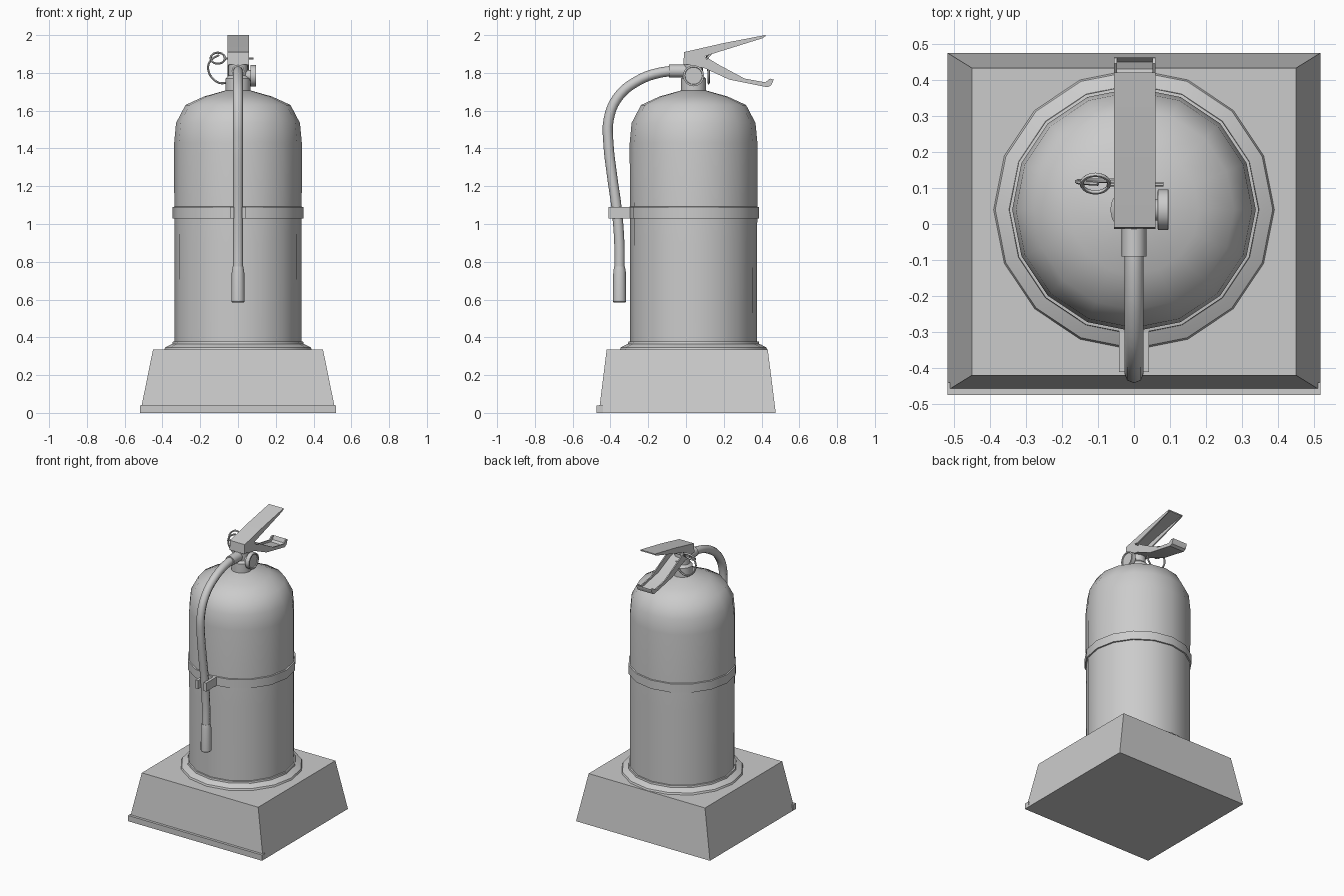
import bpy, bmesh, math
from mathutils import Matrix

if "Cube" in bpy.data.objects:
    bpy.data.objects.remove(bpy.data.objects["Cube"])

CY = 0.04  # tank axis position in y


def finish(ob, angle=40):
    bpy.ops.object.select_all(action='DESELECT')
    ob.select_set(True)
    bpy.context.view_layer.objects.active = ob
    bpy.ops.object.shade_smooth_by_angle(angle=math.radians(angle))
    return ob


def from_bmesh(name, bm, angle=40):
    bmesh.ops.recalc_face_normals(bm, faces=bm.faces)
    me = bpy.data.meshes.new(name)
    bm.to_mesh(me)
    bm.free()
    ob = bpy.data.objects.new(name, me)
    bpy.context.collection.objects.link(ob)
    return finish(ob, angle)


def lathe(name, profile, sides=16, matrix=None, angle=40):
    """Closed solid from (radius, height) points, turned about z."""
    bm = bmesh.new()
    rings = [[bm.verts.new((r * math.cos(i * math.tau / sides),
                            r * math.sin(i * math.tau / sides), z))
              for i in range(sides)] for r, z in profile]
    for a, b in zip(rings, rings[1:]):
        for i in range(sides):
            j = (i + 1) % sides
            bm.faces.new((a[i], a[j], b[j], b[i]))
    bm.faces.new(rings[0])
    bm.faces.new(rings[-1])
    bm.transform(matrix or Matrix.Translation((0, CY, 0)))
    return from_bmesh(name, bm, angle)


def prism(name, pts, x0, x1):
    """Extrude a (y, z) outline along x."""
    bm = bmesh.new()
    f = bm.faces.new([bm.verts.new((x0, y, z)) for y, z in pts])
    ext = bmesh.ops.extrude_face_region(bm, geom=[f])['geom']
    bmesh.ops.translate(bm, vec=(x1 - x0, 0, 0),
                        verts=[v for v in ext if isinstance(v, bmesh.types.BMVert)])
    return from_bmesh(name, bm, 30)


def sheet(name, top, thick, half=0.057):
    """Thin bent plate following a (y, z) line."""
    return prism(name, top + [(y, z - thick) for y, z in reversed(top)],
                 0.002 - half, 0.002 + half)


def tube(name, pts, radius, res=2):
    cu = bpy.data.curves.new(name, 'CURVE')
    cu.dimensions = '3D'
    cu.bevel_depth, cu.bevel_resolution = radius, res
    cu.resolution_u, cu.use_fill_caps = 4, True
    sp = cu.splines.new('BEZIER')
    sp.bezier_points.add(len(pts) - 1)
    for bp, co in zip(sp.bezier_points, pts):
        bp.co = co
        bp.handle_left_type = bp.handle_right_type = 'AUTO'
    ob = bpy.data.objects.new(name, cu)
    bpy.context.collection.objects.link(ob)
    bpy.ops.object.select_all(action='DESELECT')
    ob.select_set(True)
    bpy.context.view_layer.objects.active = ob
    bpy.ops.object.convert(target='MESH')
    return finish(bpy.context.object, 50)


# Tapered stand with a small lip along the front
bm = bmesh.new()
lo = [bm.verts.new(p) for p in ((-.518, -.462, 0), (.518, -.462, 0), (.518, .475, 0), (-.518, .475, 0))]
hi = [bm.verts.new(p) for p in ((-.45, -.42, .335), (.45, -.42, .335), (.45, .433, .335), (-.45, .433, .335))]
bm.faces.new(lo)
bm.faces.new(hi)
for i in range(4):
    j = (i + 1) % 4
    bm.faces.new((lo[i], lo[j], hi[j], hi[i]))
from_bmesh("stand", bm, 30)
prism("stand_lip", [(-.475, 0), (-.44, 0), (-.44, .04), (-.475, .04)], -.518, .518)

# Tank with domed shoulder, foot ring and strap
lathe("tank", [(.336, .34), (.337, .9), (.338, 1.43), (.328, 1.535), (.278, 1.63),
               (.18, 1.675), (.055, 1.71)])
lathe("foot_ring", [(.39, .334), (.385, .347), (.36, .36), (.347, .366), (.345, .378), (.33, .38)])
lathe("strap", [(.33, 1.027), (.346, 1.03), (.346, 1.09), (.33, 1.093)])

# Valve and pressure gauge
lathe("valve", [(.066, 1.69), (.066, 1.77), (.05, 1.785), (.05, 1.86)])
lathe("gauge", [(.03, .03), (.03, .065), (.056, .066), (.056, .095), (.047, .096), (.045, .09)],
      matrix=Matrix.Translation((0, CY, 1.785)) @ Matrix.Rotation(math.pi / 2, 4, 'Y'))

# Squeeze lever: folded channel open underneath
sheet("lever_top", [(-.01, 1.91), (.20, 1.958), (.42, 2.0)], .008)
prism("lever_front", [(-.014, 1.845), (-.004, 1.845), (0, 1.91), (-.01, 1.91)], -.055, .059)
# Carrying handle with hooked end
sheet("handle_plate", [(.02, 1.85), (.10, 1.833), (.23, 1.773), (.43, 1.733),
                       (.45, 1.742), (.462, 1.768)], .009)
for side, x in (("left", -.055), ("right", .051)):
    prism("lever_side_" + side, [(-.01, 1.909), (.41, 1.997), (.41, 1.985), (.105, 1.89),
                                 (.06, 1.845), (-.014, 1.845)], x, x + .008)
    prism("handle_side_" + side, [(.02, 1.88), (.105, 1.885), (.17, 1.845), (.31, 1.77), (.42, 1.75),
                                  (.445, 1.77), (.46, 1.765), (.452, 1.735), (.43, 1.724),
                                  (.23, 1.764), (.10, 1.824), (.02, 1.84)], x, x + .008)

# Hose, collar and nozzle
tube("hose", [(0, .02, 1.81), (0, -.13, 1.803), (0, -.27, 1.75), (0, -.365, 1.665), (0, -.41, 1.55),
              (0, -.411, 1.43), (0, -.392, 1.26), (0, -.367, 1.08), (0, -.353, .9), (0, -.352, .75)], .027)
lathe("hose_collar", [(.034, 0), (.034, .11)], 12,
      Matrix.Translation((0, .02, 1.81)) @ Matrix.Rotation(math.pi / 2, 4, 'X'))
lathe("nozzle", [(.03, .585), (.035, .59), (.033, .75), (.028, .775)], 12,
      Matrix.Translation((0, -.352, 0)))

# Clip prongs holding the hose to the strap
for side, s in (("left", -1), ("right", 1)):
    ob = prism("hose_clip_" + side, [(-.41, 1.03), (-.29, 1.03), (-.29, 1.09), (-.41, 1.09)],
               s * .022, s * .042)

# Safety pin, pull ring and tie
tube("safety_pin", [(-.075, .11, 1.875), (.082, .11, 1.875)], .006, 1)
bpy.ops.mesh.primitive_torus_add(major_segments=20, minor_segments=6, major_radius=.038,
                                 minor_radius=.006, location=(-.107, .112, 1.878),
                                 rotation=(math.radians(50), 0, 0))
bpy.context.object.name = "pull_ring"
finish(bpy.context.object, 60)
tube("pin_tie", [(-.10, .112, 1.895), (-.145, .115, 1.865), (-.158, .118, 1.82), (-.125, .12, 1.762),
                 (-.08, .12, 1.745), (-.03, .12, 1.77), (-.01, .12, 1.825)], .006, 1)
